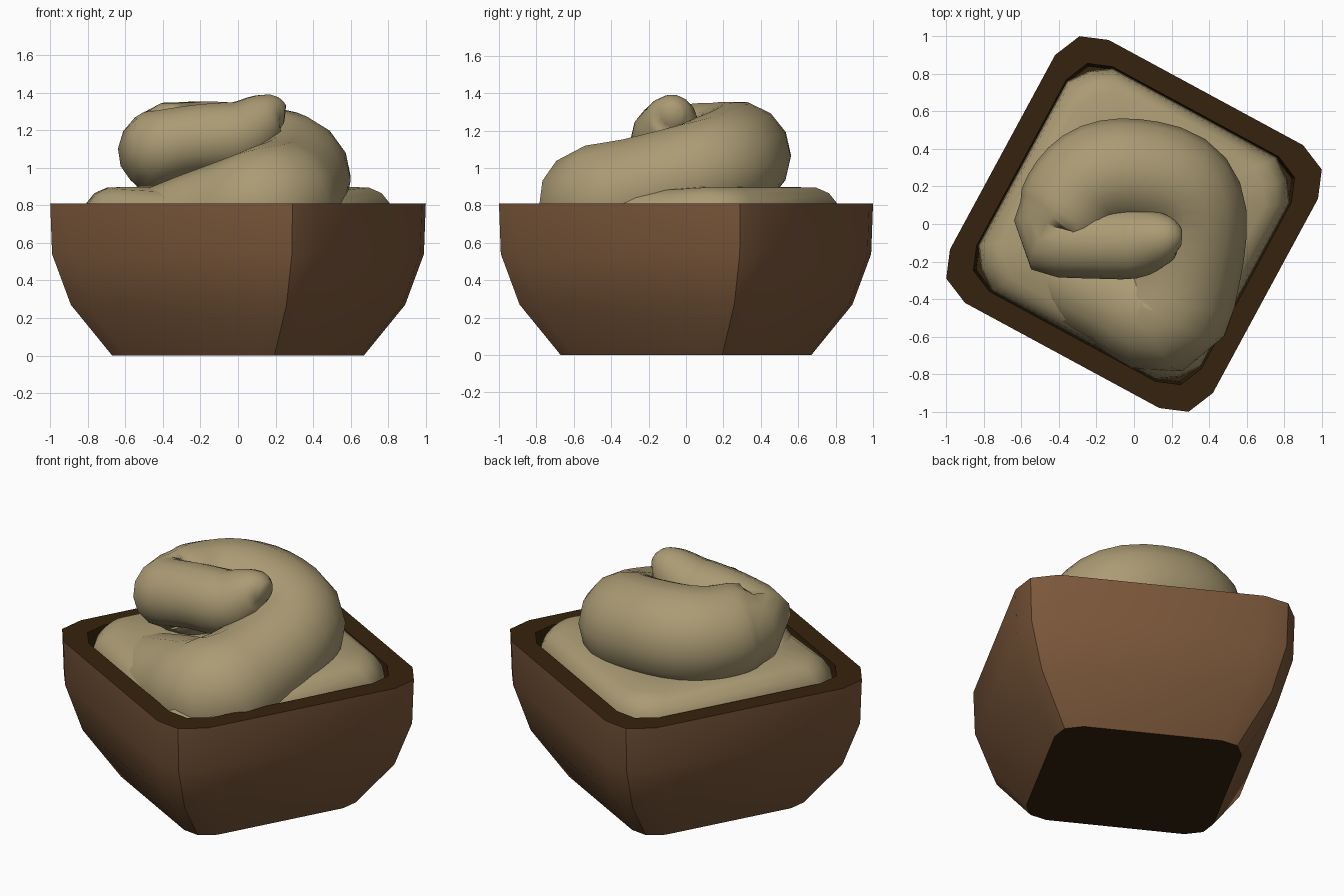
import bpy, bmesh, math
from mathutils import Vector

if "Cube" in bpy.data.objects:
    bpy.data.objects.remove(bpy.data.objects["Cube"])


def material(name, rgb):
    m = bpy.data.materials.new(name)
    m.diffuse_color = (*rgb, 1)
    m.use_nodes = True
    m.node_tree.nodes["Principled BSDF"].inputs["Base Color"].default_value = m.diffuse_color
    return m


wood = material("brown_wood", (0.195, 0.095, 0.042))
dark = material("dark_brown", (0.036, 0.016, 0.004))
cream = material("beige_cream", (0.41, 0.33, 0.175))


def loft(name, rings, mats, angle, rule=None):
    """Skin a list of equal closed rings and cap both ends."""
    bm = bmesh.new()
    vs = [[bm.verts.new(p) for p in r] for r in rings]
    n = len(vs[0])
    for k, (a, b) in enumerate(zip(vs, vs[1:])):
        for i in range(n):
            j = (i + 1) % n
            f = bm.faces.new((a[i], a[j], b[j], b[i]))
            if rule:
                f.material_index = rule(k)
    for r in (vs[0][::-1], vs[-1]):
        f = bm.faces.new(r)
        if rule:
            f.material_index = 1
    bmesh.ops.recalc_face_normals(bm, faces=bm.faces)
    me = bpy.data.meshes.new(name)
    bm.to_mesh(me)
    bm.free()
    for m in mats:
        me.materials.append(m)
    ob = bpy.data.objects.new(name, me)
    bpy.context.collection.objects.link(ob)
    bpy.ops.object.select_all(action='DESELECT')
    ob.select_set(True)
    bpy.context.view_layer.objects.active = ob
    bpy.ops.object.shade_smooth_by_angle(angle=math.radians(angle))
    return ob


def square(s, z, corner=1.0):
    """Turned square with three points on each rounded corner."""
    pts = []
    for q in range(4):
        c, d = ((1, 0), (0, 1), (-1, 0), (0, -1))[q]
        for x, y, k in ((-0.135, 0.98, 1), (-0.29, 1.0, corner), (-0.42, 0.9, 1)):
            pts.append(Vector(((x * c - y * d) * s * k, (x * d + y * c) * s * k, z)))
    return pts


# Bowl: curved outer wall, dark rim, inside and underside
profile = [(0.67, 0), (0.89, 0.27), (0.99, 0.54), (1.0, 0.81),
           (0.855, 0.81), (0.84, 0.55)]
loft("bowl", [square(s, z) for s, z in profile], [wood, dark], 30,
     lambda k: 0 if k < 3 else 1)

# Lowest cream layer filling the bowl, sinking toward the front
rings = []
for s, z in [(0.845, 0.62), (0.84, 0.74), (0.825, 0.81), (0.78, 0.865),
             (0.71, 0.895), (0.5, 0.9)]:
    ring = square(s, z, 0.965)
    for p in ring:
        p.z += 0.1 * min(0, p.y + 0.2)
    rings.append(ring)
loft("cream_base", rings, [cream], 50)

# Cream swirl: one tube climbing counter-clockwise to a tip (x, y, z, radius)
path = [(-0.55, -0.15, 0.66, 0.20), (-0.32, -0.28, 0.68, 0.26),
        (-0.10, -0.38, 0.74, 0.28), (0.16, -0.48, 0.80, 0.32),
        (0.27, -0.25, 0.87, 0.30), (0.31, 0.05, 0.96, 0.29),
        (0.22, 0.21, 1.02, 0.29), (0.0, 0.27, 1.06, 0.29),
        (-0.18, 0.25, 1.07, 0.29), (-0.30, 0.16, 1.075, 0.28),
        (-0.38, 0.02, 1.09, 0.26), (-0.43, -0.08, 1.11, 0.20),
        (-0.22, -0.10, 1.15, 0.19), (0.0, -0.10, 1.17, 0.19),
        (0.13, -0.08, 1.25, 0.15), (0.20, -0.07, 1.285, 0.11),
        (0.25, -0.07, 1.285, 0.05)]
path = [Vector(p) for p in path]
samples = []
STEPS = 3
for i in range(len(path) - 1):
    a, b = path[max(i - 1, 0)], path[i]
    c, d = path[i + 1], path[min(i + 2, len(path) - 1)]
    for k in range(STEPS):
        t = k / STEPS
        samples.append(0.5 * (2 * b + (c - a) * t + (2 * a - 5 * b + 4 * c - d) * t * t
                              + (3 * b - a - 3 * c + d) * t ** 3))
samples.append(path[-1])

rings = []
for i, p in enumerate(samples):
    t = (samples[min(i + 1, len(samples) - 1)] - samples[max(i - 1, 0)]).xyz.normalized()
    side = t.cross(Vector((0, 0, 1))).normalized()
    up = side.cross(t)
    rings.append([p.xyz + p.w * (math.cos(u) * side + math.sin(u) * up)
                  for u in (2 * math.pi * k / 14 for k in range(14))])
loft("cream_swirl", rings, [cream], 60)
